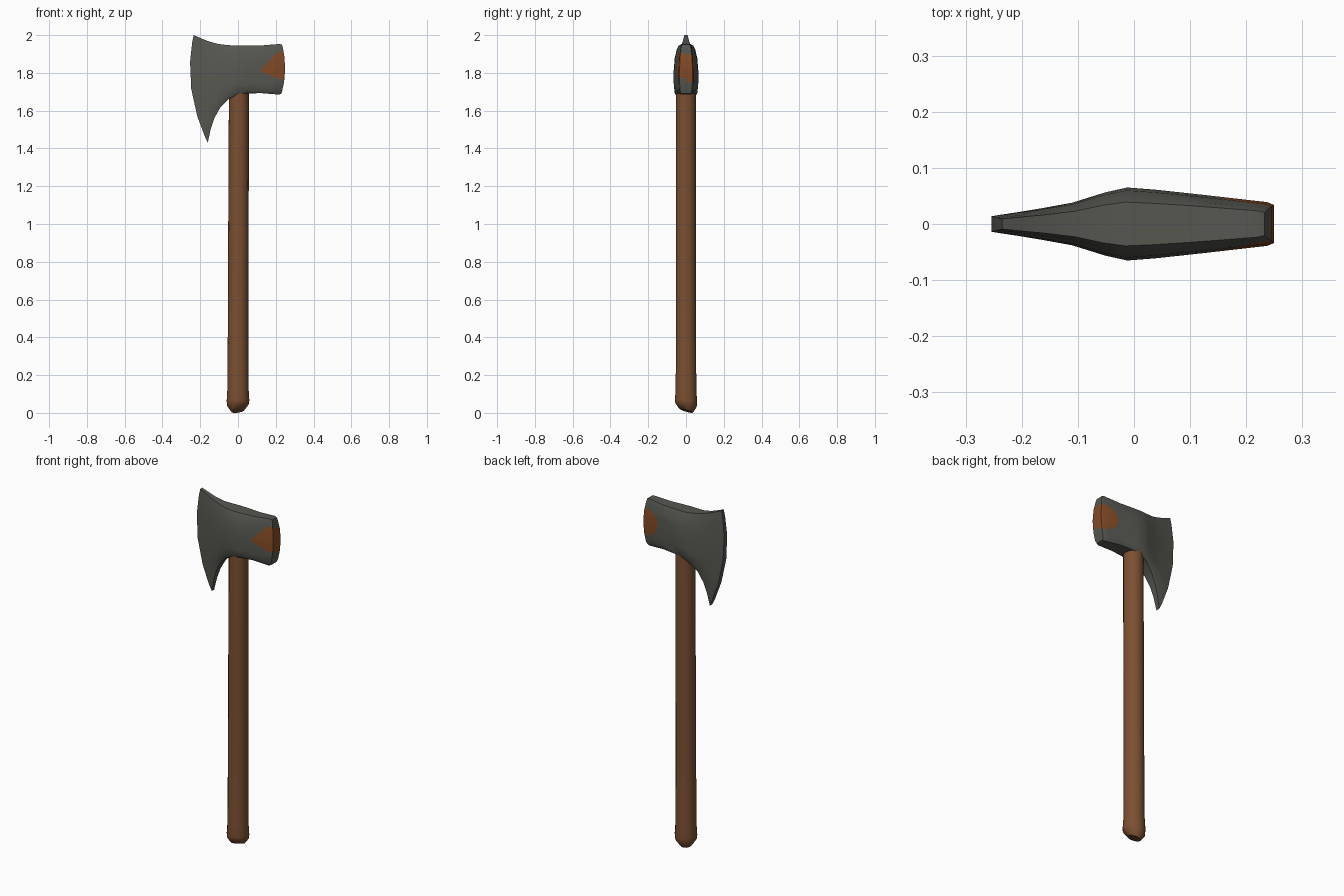
import bpy, bmesh, math
from mathutils import Vector

cube = bpy.data.objects.get("Cube")
if cube:
    bpy.data.objects.remove(cube, do_unlink=True)


def material(name, rgb):
    m = bpy.data.materials.new(name)
    m.use_nodes = True
    m.diffuse_color = (*rgb, 1)
    m.node_tree.nodes["Principled BSDF"].inputs["Base Color"].default_value = (*rgb, 1)
    return m


steel = material("dark steel", (0.095, 0.095, 0.083))
rust = material("rust", (0.23, 0.07, 0.02))
wood = material("wood", (0.2, 0.08, 0.032))


def loft(bm, rings):
    """Skin a list of closed rings and cap both ends."""
    loops = [[bm.verts.new(p) for p in ring] for ring in rings]
    for a, b in zip(loops, loops[1:]):
        for i in range(len(a)):
            j = (i + 1) % len(a)
            bm.faces.new((a[i], a[j], b[j], b[i]))
    bm.faces.new(loops[0])
    bm.faces.new(loops[-1])
    bmesh.ops.recalc_face_normals(bm, faces=bm.faces)


def finish(bm, name, mats, angle):
    mesh = bpy.data.meshes.new(name)
    bm.to_mesh(mesh)
    bm.free()
    obj = bpy.data.objects.new(name, mesh)
    bpy.context.collection.objects.link(obj)
    for m in mats:
        mesh.materials.append(m)
    bpy.ops.object.select_all(action='DESELECT')
    obj.select_set(True)
    bpy.context.view_layer.objects.active = obj
    bpy.ops.object.shade_smooth_by_angle(angle=math.radians(angle))
    return obj


# Axe head: columns from cutting edge to poll
# (bottom x, bottom z, top x, top z, bulge in x, half thickness)
columns = [
    (-.16, 1.43, -.235, 2.0, -.05, .015),
    (-.145, 1.5, -.2, 1.985, -.035, .021),
    (-.125, 1.56, -.155, 1.967, -.025, .028),
    (-.095, 1.615, -.105, 1.953, -.01, .038),
    (-.05, 1.66, -.055, 1.947, 0, .056),
    (-.01, 1.68, -.015, 1.945, 0, .065),
    (.04, 1.69, .04, 1.945, 0, .061),
    (.12, 1.693, .12, 1.945, .003, .052),
    (.218, 1.685, .22, 1.953, .018, .039),
    (.23, 1.69, .233, 1.95, .018, .034),
]
# Thickness factor by height within a column
section = [(0, .72), (.06, .93), (.25, 1), (.5, 1), (.75, .92), (.93, .74), (1, .6)]


def head_ring(xb, zb, xt, zt, bulge, half):
    def point(t, w, side):
        x = xb + (xt - xb) * t + bulge * 4 * t * (1 - t)
        return (x, side * half * w, zb + (zt - zb) * t)
    return ([point(t, w, -1) for t, w in section]
            + [point(t, w, 1) for t, w in reversed(section)])


bm = bmesh.new()
loft(bm, [head_ring(*c) for c in columns])

# Split the poll cap down the middle so each side takes its own patch
poll = [f for f in bm.faces if f.calc_center_median().x > .235]
bmesh.ops.triangulate(bm, faces=[f for f in bm.faces if len(f.verts) > 4])


def cut_patch(outline, side):
    """Cut a convex (x, z) outline into one side of the head and rust it."""
    def near():
        return [f for f in bm.faces
                if f.calc_center_median().x > .04 and f.calc_center_median().y * side > -.0001]
    planes = []
    for (x0, z0), (x1, z1) in zip(outline, outline[1:] + outline[:1]):
        planes.append((Vector((x0, 0, z0)), Vector((z1 - z0, 0, x0 - x1))))
    for co, no in planes:
        faces = near()
        geom = (faces + list({e for f in faces for e in f.edges})
                + list({v for f in faces for v in f.verts}))
        bmesh.ops.bisect_plane(bm, geom=geom, dist=1e-5, plane_co=co, plane_no=no)
    for f in near():
        c = f.calc_center_median()
        if all((c - co).dot(no) < 0 for co, no in planes):
            f.material_index = 1


geom = list(bm.verts) + list(bm.edges) + list(bm.faces)
bmesh.ops.bisect_plane(bm, geom=geom, dist=1e-5, plane_co=(0, 0, 0), plane_no=(0, 1, 0))
# Outlines run counter-clockwise in (x, z)
cut_patch([(.115, 1.81), (.225, 1.765), (.27, 1.78), (.27, 1.88), (.228, 1.915), (.2, 1.9)], -1)
cut_patch([(.235 + .09 * math.cos(a), 1.825 + .075 * math.sin(a))
           for a in (math.tau * i / 12 for i in range(12))], 1)
finish(bm, "axe_head", [steel, rust], 40)

# Handle: round shaft with a swollen, slanted butt
# (z, radius, slant amount, centre x)
profile = [(.018, .036, 1, 0), (.042, .058, .6, 0), (.065, .06, .2, 0), (.13, .056, 0, 0),
           (.6, .054, 0, .001), (1.2, .054, 0, .003), (1.72, .053, 0, .005)]
sides = 14
rings = []
for z, r, slant, cx in profile:
    ring = []
    for i in range(sides):
        a = math.tau * i / sides
        x, y = r * math.cos(a), r * math.sin(a)
        ring.append((x + cx, y, z + slant * (.15 * x - .3 * y)))
    rings.append(ring)
lowest = min(p[2] for p in rings[0])
rings[0] = [(x, y, z - lowest) for x, y, z in rings[0]]
bm = bmesh.new()
loft(bm, rings)
finish(bm, "handle", [wood], 40)
